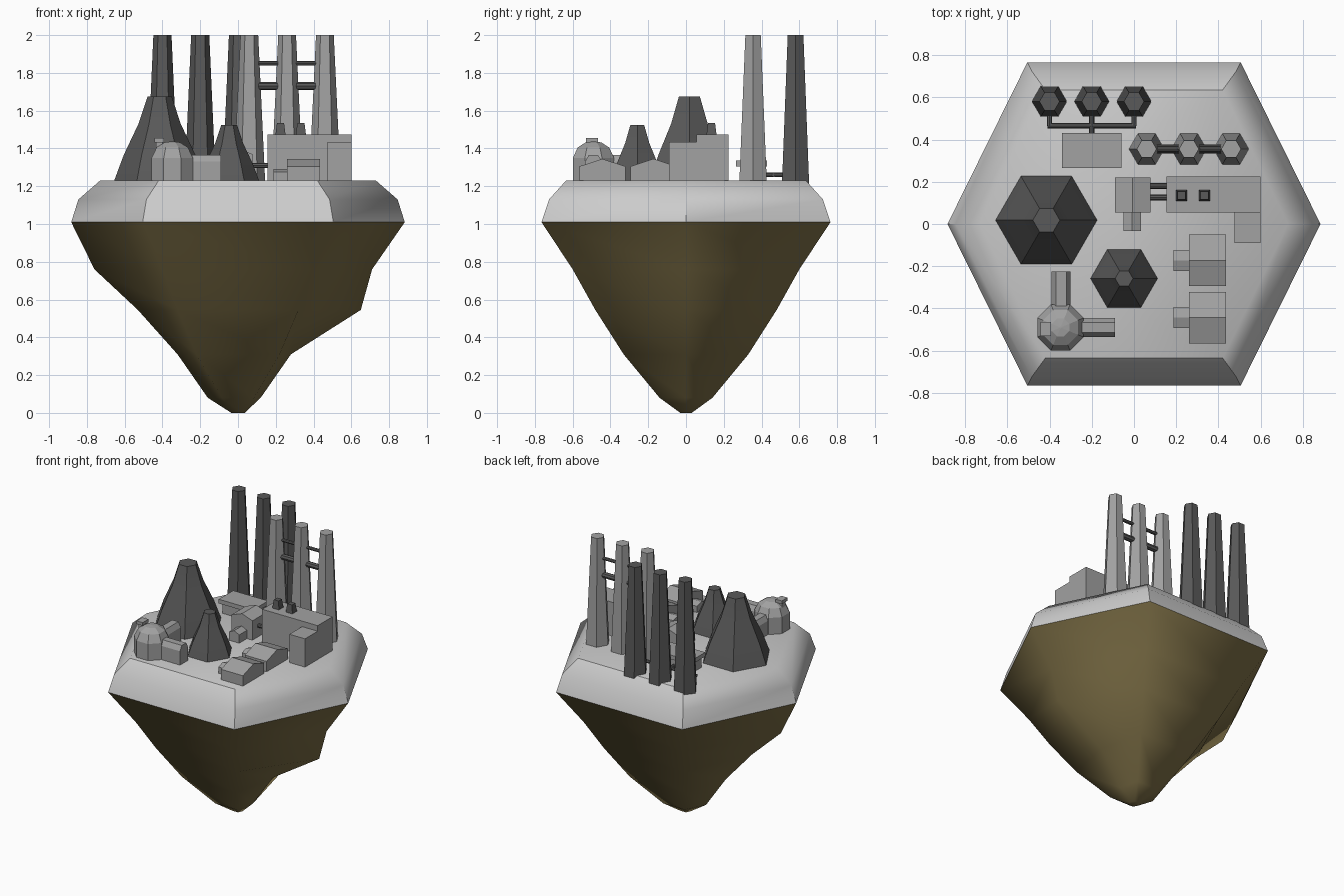
import bpy, bmesh, math
from mathutils import Vector

if "Cube" in bpy.data.objects:
    bpy.data.objects.remove(bpy.data.objects["Cube"])


def material(name, rgb):
    m = bpy.data.materials.new(name)
    m.diffuse_color = (*rgb, 1)
    m.use_nodes = True
    m.node_tree.nodes["Principled BSDF"].inputs["Base Color"].default_value = m.diffuse_color
    return m


EARTH = material("earth", (0.20, 0.155, 0.06))
DARK = material("dark_grey", (0.1, 0.1, 0.1))
MID = material("mid_grey", (0.36, 0.36, 0.36))
G = 1.23  # deck height


def finish(bm, name, mat=None, smooth=None):
    bmesh.ops.recalc_face_normals(bm, faces=bm.faces)
    me = bpy.data.meshes.new(name)
    bm.to_mesh(me)
    bm.free()
    ob = bpy.data.objects.new(name, me)
    bpy.context.collection.objects.link(ob)
    if mat:
        me.materials.append(mat)
    if smooth:
        bpy.ops.object.select_all(action='DESELECT')
        ob.select_set(True)
        bpy.context.view_layer.objects.active = ob
        bpy.ops.object.shade_smooth_by_angle(angle=math.radians(smooth))
    return ob


def loft(name, rings, mat=None, smooth=None):
    """Skin a stack of point rings and cap both ends."""
    bm = bmesh.new()
    rows = [[bm.verts.new(p) for p in r] for r in rings]
    n = len(rows[0])
    for a, b in zip(rows, rows[1:]):
        for i in range(n):
            j = (i + 1) % n
            bm.faces.new((a[i], a[j], b[j], b[i]))
    bm.faces.new(rows[0])
    bm.faces.new(rows[-1])
    return finish(bm, name, mat, smooth)


def tower(name, x, y, profile, n=6, mat=None, smooth=None, turn=0):
    ang = [turn + 2 * math.pi * i / n for i in range(n)]
    return loft(name, [[(x + r * math.cos(a), y + r * math.sin(a), z) for a in ang]
                       for r, z in profile], mat, smooth)


def box(name, x0, x1, y0, y1, z1, z0=G - 0.01, taper=0.0, mat=MID):
    t = taper
    return loft(name, [[(x0, y0, z0), (x1, y0, z0), (x1, y1, z0), (x0, y1, z0)],
                       [(x0 + t, y0 + t, z1), (x1 - t, y0 + t, z1),
                        (x1 - t, y1 - t, z1), (x0 + t, y1 - t, z1)]], mat)


def hall(name, section, start, end, axis):
    """Extrude a (width, z) section along x or y."""
    def place(s, u, z):
        return (s, u, z) if axis == 'x' else (u, s, z)
    return loft(name, [[place(s, u, z) for u, z in section] for s in (start, end)], MID)


def gable(a, b, eave, ridge):
    return [(a, G - 0.01), (b, G - 0.01), (b, eave), ((a + b) / 2, ridge), (a, eave)]


def arch(c, w, eave, top):
    return [(c - w, G - 0.01), (c + w, G - 0.01), (c + w, eave), (c + w * 0.55, top),
            (c - w * 0.55, top), (c - w, eave)]


def pipe(name, p, q, r, mat=DARK, n=8):
    p, q = Vector(p), Vector(q)
    d = q - p
    bm = bmesh.new()
    bmesh.ops.create_cone(bm, cap_ends=True, segments=n, radius1=r, radius2=r, depth=d.length)
    rot = d.to_track_quat('Z', 'Y').to_matrix()
    for v in bm.verts:
        v.co = rot @ v.co + (p + q) / 2
    return finish(bm, name, mat)


# Island: hexagonal deck slab and tapering rock underneath
def hexagon(left, corner, y, right, z):
    return [(right, 0, z), (corner, y, z), (-corner, y, z),
            (-left, 0, z), (-corner, -y, z), (corner, -y, z)]


loft("deck", [hexagon(0.883, 0.505, 0.765, 0.883, 1.01),
              hexagon(0.845, 0.485, 0.725, 0.845, 1.13),
              hexagon(0.73, 0.42, 0.635, 0.73, G)], None, 45)
loft("rock", [hexagon(0.883, 0.505, 0.765, 0.883, 1.01),
              hexagon(0.76, 0.40, 0.60, 0.71, 0.76),
              hexagon(0.53, 0.32, 0.48, 0.65, 0.545),
              hexagon(0.32, 0.22, 0.33, 0.28, 0.31),
              hexagon(0.16, 0.085, 0.14, 0.12, 0.08),
              hexagon(0.035, 0.02, 0.03, 0.035, 0.0)], EARTH, 60)

# Chimney rows
for i in range(3):
    tower(f"dark_chimney_{i}", -0.4 + 0.2 * i, 0.58, [(0.084, 1.19), (0.048, 2.0)], mat=DARK)
    tower(f"light_chimney_{i}", 0.06 + 0.2 * i, 0.355, [(0.084, 1.22), (0.047, 2.0)], mat=MID)

# Pipes tying the light chimneys together
for z, r in ((1.73, 0.021), (1.85, 0.012)):
    pipe("chimney_brace", (0.06, 0.355, z), (0.46, 0.355, z), r)

# Exhaust manifold and boiler house for the dark chimneys
pipe("manifold", (-0.41, 0.465, 1.26), (0.01, 0.465, 1.26), 0.012)
for x, y0 in ((-0.4, 0.465), (-0.2, 0.40), (0, 0.465)):
    pipe("manifold_branch", (x, y0, 1.26), (x, 0.55, 1.26), 0.012)
box("boiler_house", -0.325, -0.075, 0.285, 0.42, 1.32)
box("boiler_roof", -0.34, -0.06, 0.265, 0.43, 1.335, 1.305)

# Stepped hexagonal kilns
for name, x, y, s in (("large_kiln", -0.415, 0.018, 1.0), ("small_kiln", -0.047, -0.258, 0.66)):
    prof = [(0.244, -0.01), (0.19, 0.135), (0.112, 0.30), (0.064, 0.445)]
    tower(name, x, y, [(r * s, G + h * s) for r, h in prof], mat=DARK, smooth=25)

# Domed hall with two arched wings and a flue
tower("dome", -0.348, -0.49, [(0.118, G - 0.01), (0.118, 1.35), (0.09, 1.405),
                              (0.045, 1.432), (0.005, 1.437)],
      n=8, mat=MID, turn=math.pi / 8)
hall("dome_wing_back", arch(-0.345, 0.045, 1.33, 1.365), -0.42, -0.225, 'y')
hall("dome_wing_side", arch(-0.49, 0.045, 1.33, 1.365), -0.28, -0.09, 'x')
box("dome_flue", -0.435, -0.40, -0.515, -0.48, 1.44, 1.34)
box("dome_flue_cap", -0.442, -0.393, -0.53, -0.465, 1.455, 1.432)

# Pair of gabled houses with porches
for y in (-0.443, -0.172):
    hall("house", gable(y - 0.122, y + 0.122, 1.305, 1.345), 0.26, 0.435, 'x')
    hall("porch", gable(y - 0.05, y + 0.05, 1.275, 1.29), 0.187, 0.27, 'x')

# Factory block with annex and roof stacks
box("factory", 0.155, 0.6, 0.055, 0.225, 1.475)
box("factory_annex", 0.475, 0.6, -0.09, 0.06, 1.435)
for x in (0.225, 0.333):
    box("roof_stack", x - 0.027, x + 0.027, 0.108, 0.162, 1.535, 1.47, 0.008, DARK)

# Pump house joined to the factory by pipes
hall("pump_house", gable(-0.09, 0.077, 1.37, 1.40), 0.055, 0.22, 'y')
hall("pump_porch", gable(-0.05, 0.033, 1.29, 1.31), -0.033, 0.065, 'y')
for y in (0.125, 0.18):
    pipe("link_pipe", (0.07, y, 1.31), (0.16, y, 1.31), 0.014)
